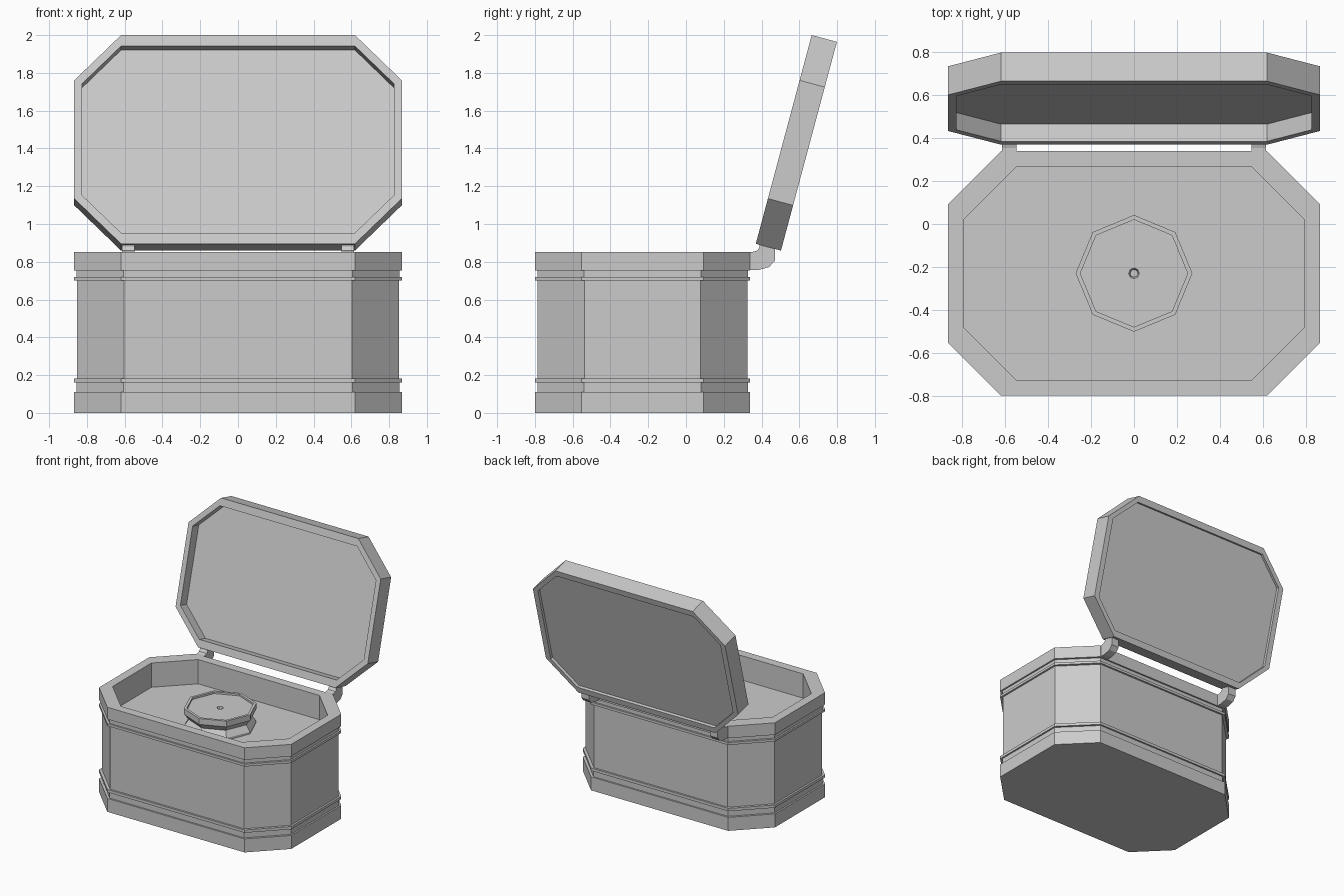
import bpy, bmesh, math
from mathutils import Matrix

if "Cube" in bpy.data.objects:
    bpy.data.objects.remove(bpy.data.objects["Cube"])


def oblong(hx, hy, cut, z):
    """Ring of a rectangle with cut corners."""
    a, b = hx - cut, hy - cut
    return [(hx, -b, z), (hx, b, z), (a, hy, z), (-a, hy, z),
            (-hx, b, z), (-hx, -b, z), (-a, -hy, z), (a, -hy, z)]


def octagon(r, z):
    return [(r * math.cos(i * math.pi / 4), r * math.sin(i * math.pi / 4), z) for i in range(8)]


def loft(name, rings, matrix):
    """Skin successive rings and cap both ends."""
    bm = bmesh.new()
    vs = [[bm.verts.new(p) for p in ring] for ring in rings]
    n = len(rings[0])
    for a, b in zip(vs, vs[1:]):
        for i in range(n):
            j = (i + 1) % n
            bm.faces.new((a[i], a[j], b[j], b[i]))
    bm.faces.new(vs[0][::-1])
    bm.faces.new(vs[-1])
    bmesh.ops.recalc_face_normals(bm, faces=bm.faces)
    me = bpy.data.meshes.new(name)
    bm.to_mesh(me)
    bm.free()
    ob = bpy.data.objects.new(name, me)
    ob.matrix_world = matrix
    bpy.context.collection.objects.link(ob)
    return ob


CY = -0.23
HX, HY, CUT = 0.867, 0.57, 0.248
FLOOR = 0.655

# box body: base band, mouldings, rim and sunken tray, as (inset, z)
profile = [(0, 0), (0, .11), (.013, .11), (.013, .16), (0, .16), (0, .183), (.015, .183),
           (.015, .70), (0, .70), (0, .72), (.013, .72), (.013, .755), (0, .755), (0, .853),
           (.072, .853), (.072, FLOOR)]
loft("box_body", [oblong(HX - d, HY - d, CUT, z) for d, z in profile],
     Matrix.Translation((0, CY, 0)))

# spool-shaped pedestal with a shallow dish on top
spool = [(.27, FLOOR - .02), (.27, .672), (.235, .72), (.272, .765), (.272, .812), (.25, .812),
         (.25, .797), (.025, .797), (.018, .78)]
loft("pedestal", [octagon(r, z) for r, z in spool], Matrix.Translation((0, CY, 0)))

# open lid: framed panel, recessed deeply inside and slightly outside
lid = [(.04, .06, -.083), (.04, .06, 0), (0, 0, 0), (0, 0, -.138),
       (.045, .05, -.138), (.045, .05, -.115)]
loft("lid", [oblong(HX - dx, .572 - dy, CUT - dx, z) for dx, dy, z in lid],
     Matrix.Translation((0, .5175, 1.4475)) @ Matrix.Rotation(math.radians(75), 4, 'X'))

# pair of elbow hinges
elbow = [(.33, .757), (.385, .757), (.44, .772), (.47, .805), (.47, .88),
         (.39, .90), (.39, .878), (.378, .86), (.355, .853), (.33, .853)]
for side, s in (("left", -1), ("right", 1)):
    loft(side + "_hinge", [[(s * x, y, z) for y, z in elbow] for x in (.547, .615)],
         Matrix.Identity(4))
